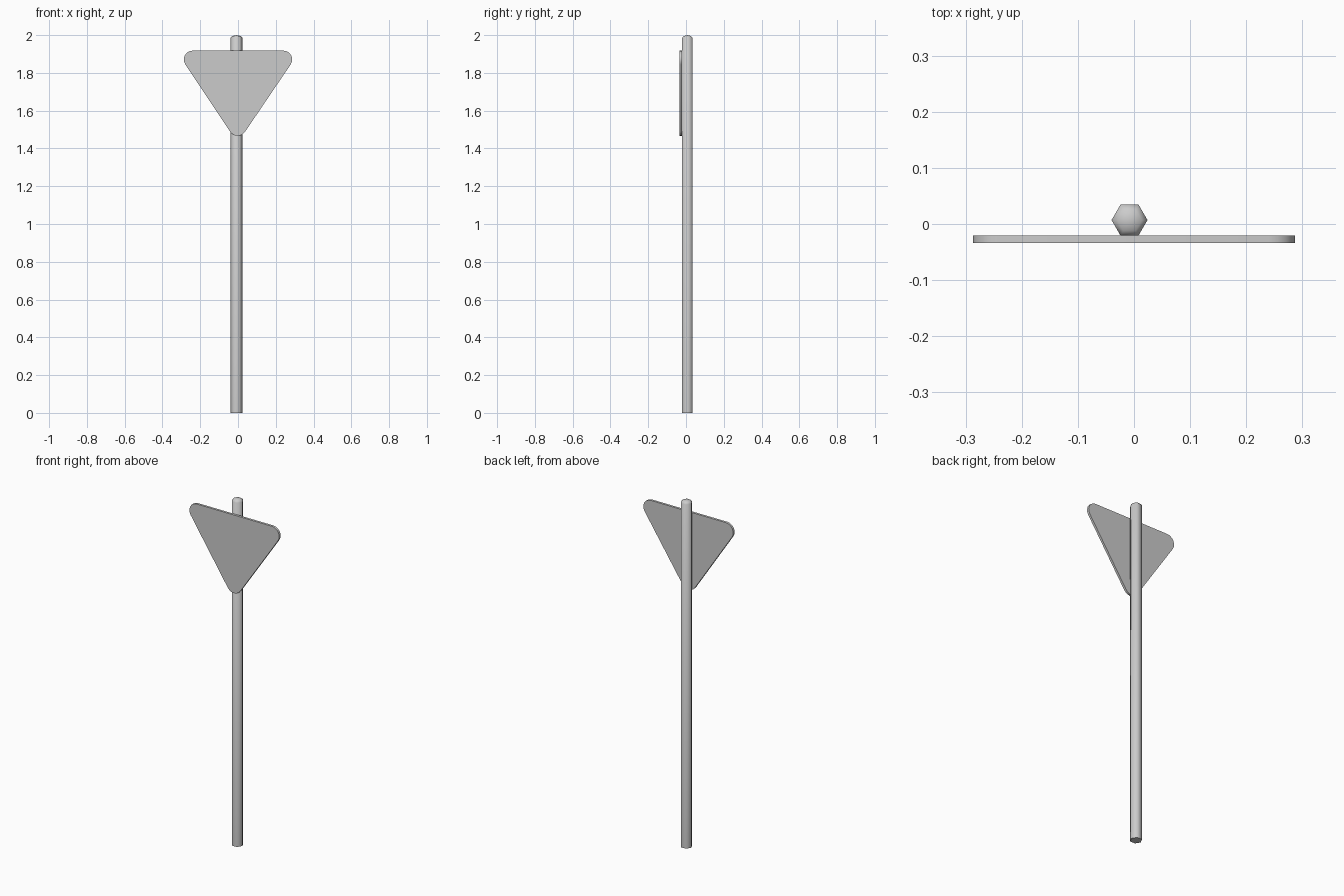
import bpy, bmesh
from math import sin, cos, pi, atan2

if "Cube" in bpy.data.objects:
    bpy.data.objects.remove(bpy.data.objects["Cube"])


def finish(bm, name, angle):
    bmesh.ops.recalc_face_normals(bm, faces=bm.faces)
    mesh = bpy.data.meshes.new(name)
    bm.to_mesh(mesh)
    bm.free()
    obj = bpy.data.objects.new(name, mesh)
    bpy.context.collection.objects.link(obj)
    bpy.ops.object.select_all(action='DESELECT')
    obj.select_set(True)
    bpy.context.view_layer.objects.active = obj
    bpy.ops.object.shade_smooth_by_angle(angle=angle)
    return obj


# Six-sided pole with a low rounded cap
bm = bmesh.new()
cx, cy = -0.008, 0.007
rings = [[bm.verts.new((cx + r * cos(i * pi / 3), cy + r * sin(i * pi / 3), z))
          for i in range(6)]
         for r, z in ((0.032, 0), (0.032, 1.985), (0.022, 1.995))]
bm.faces.new(rings[0])
for low, high in zip(rings, rings[1:]):
    for i in range(6):
        j = (i + 1) % 6
        bm.faces.new((low[i], low[j], high[j], high[i]))
tip = bm.verts.new((cx, cy, 2.0))
for i in range(6):
    bm.faces.new((rings[-1][i], rings[-1][(i + 1) % 6], tip))
finish(bm, "pole", 1.1)

# Rounded triangular sign plate, point down
bm = bmesh.new()
radius, steps = 0.047, 6
half, top, bottom = 0.24, 1.871, 1.514
side = atan2(-half, top - bottom)  # outward normal of the right slanted edge
corners = (((half, top), side, pi / 2),
           ((-half, top), pi / 2, pi - side),
           ((-0.002, bottom), pi - side, 2 * pi + side))
outline = []
for (x, z), a0, a1 in corners:
    for k in range(steps + 1):
        a = a0 + (a1 - a0) * k / steps
        outline.append(bm.verts.new((x + radius * cos(a), -0.034, z + radius * sin(a))))
face = bm.faces.new(outline)
ext = bmesh.ops.extrude_face_region(bm, geom=[face], use_keep_orig=True)
moved = [g for g in ext["geom"] if isinstance(g, bmesh.types.BMVert)]
bmesh.ops.translate(bm, verts=moved, vec=(0, 0.0133, 0))
finish(bm, "sign_plate", 0.6)
